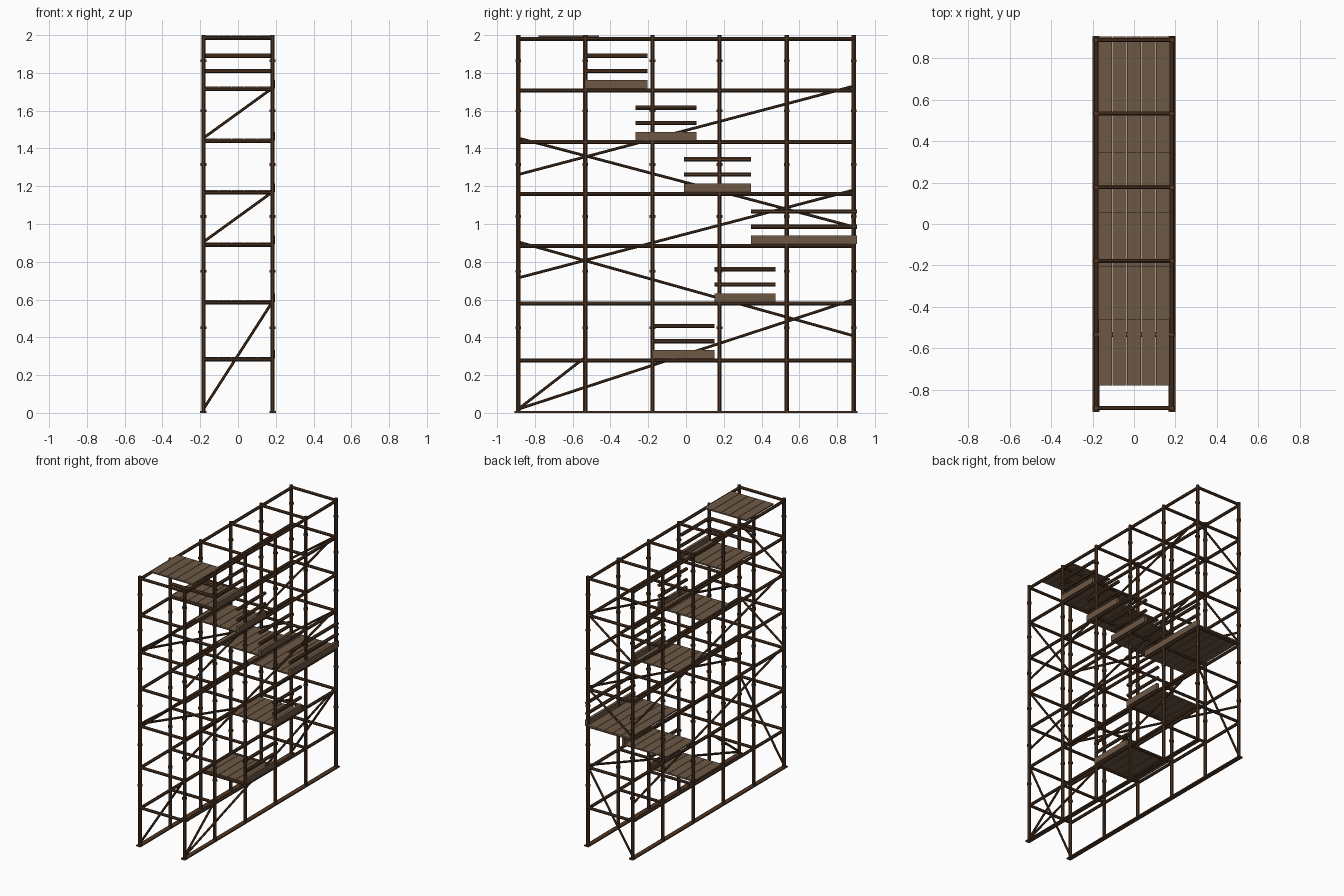
import bpy, bmesh, math
from mathutils import Vector, Matrix

if "Cube" in bpy.data.objects:
    bpy.data.objects.remove(bpy.data.objects["Cube"])


def material(name, rgb):
    m = bpy.data.materials.new(name)
    m.diffuse_color = (*rgb, 1)
    m.use_nodes = True
    m.node_tree.nodes["Principled BSDF"].inputs["Base Color"].default_value = m.diffuse_color
    return m


STEEL = material("rusty brown pipe", (0.080, 0.038, 0.018))
WOOD = material("weathered plank", (0.155, 0.098, 0.060))

X = 0.183
YS = [-0.888 + i * 0.3552 for i in range(6)]
LEVELS = [0.278, 0.578, 0.884, 1.160, 1.433, 1.708, 1.980]
# walkway extent along y on each level
DECKS = [(-0.175, 0.152), (0.152, 0.473), (0.345, 0.905), (-0.010, 0.345),
         (-0.268, 0.055), (-0.533, -0.203), (-0.780, -0.460)]


def tube(bm, a, b, r, sides=8):
    a, b = Vector(a), Vector(b)
    d = b - a
    rot = d.to_track_quat('Z', 'Y').to_matrix().to_4x4()
    turn = Matrix.Rotation(math.pi / sides, 4, 'Z')
    bmesh.ops.create_cone(bm, cap_ends=True, segments=sides, radius1=r, radius2=r,
                          depth=d.length,
                          matrix=Matrix.Translation((a + b) / 2) @ rot @ turn)


def box(bm, lo, hi):
    lo, hi = Vector(lo), Vector(hi)
    size = hi - lo
    bmesh.ops.create_cube(bm, size=1, matrix=Matrix.Translation((lo + hi) / 2)
                          @ Matrix.Diagonal((*size, 1)))


def finish(bm, name, mat):
    me = bpy.data.meshes.new(name)
    bm.to_mesh(me)
    bm.free()
    me.materials.append(mat)
    ob = bpy.data.objects.new(name, me)
    bpy.context.collection.objects.link(ob)


# upright poles with joint collars
posts, collars = bmesh.new(), bmesh.new()
for x in (-X, X):
    for y in YS:
        tube(posts, (x, y, 0), (x, y, 2.0), 0.0125)
        for z in (0.45, 0.75, 1.04, 1.315, 1.60, 1.865):
            tube(collars, (x, y, z - 0.007), (x, y, z + 0.007), 0.0165)
finish(posts, "uprights", STEEL)
finish(collars, "joint_collars", STEEL)

# sole plates under each row of uprights
sills = bmesh.new()
for x in (-X, X):
    box(sills, (x - 0.017, -0.908, 0), (x + 0.017, 0.908, 0.009))
finish(sills, "sole_plates", STEEL)

# long ledgers and cross transoms
ledgers, transoms = bmesh.new(), bmesh.new()
for z in LEVELS:
    for x in (-X, X):
        tube(ledgers, (x, YS[0], z), (x, YS[-1], z), 0.0115)
    for y in YS:
        tube(transoms, (-X, y, z + 0.005), (X, y, z + 0.005), 0.0105)
finish(ledgers, "ledgers", STEEL)
finish(transoms, "transoms", STEEL)

# diagonal braces: rising on one long face, falling on the other
y0, y1 = YS[0], YS[-1]
braces = bmesh.new()
for za, zb in ((0.02, 0.60), (0.715, 1.18), (1.262, 1.73)):
    tube(braces, (X, y0, za), (X, y1, zb), 0.008)
for za, zb in ((0.905, 0.408), (1.455, 0.985)):
    tube(braces, (-X, y0, za), (-X, y1, zb), 0.008)
tube(braces, (X, y0, 0.02), (X, YS[1], 0.295), 0.008)
# end frame braces
for y in (y0, y1):
    for za, zb in ((0.02, 0.59), (0.905, 1.17), (1.455, 1.72)):
        tube(braces, (-X, y, za), (X, y, zb), 0.008)
finish(braces, "diagonal_braces", STEEL)

# plank decks, toe boards and guard rails
planks, toes, rails = bmesh.new(), bmesh.new(), bmesh.new()
W = 0.0696
for i, (z, (a, b)) in enumerate(zip(LEVELS, DECKS)):
    for k in range(5):
        x = (k - 2) * W
        box(planks, (x - W / 2 + 0.0015, a, z + 0.009), (x + W / 2 - 0.0015, b, z + 0.019))
    if i < 6:
        box(toes, (X - 0.008, a, z + 0.010), (X + 0.013, b, z + 0.055))
        for dz in (0.102, 0.182):
            tube(rails, (X, a, z + dz), (X, b, z + dz), 0.0125)
# end guard on the upper landing
for dz in (0.102, 0.182):
    tube(rails, (-X, YS[1], LEVELS[5] + dz), (X, YS[1], LEVELS[5] + dz), 0.0125)
finish(planks, "deck_planks", WOOD)
finish(toes, "toe_boards", WOOD)
finish(rails, "guard_rails", STEEL)
